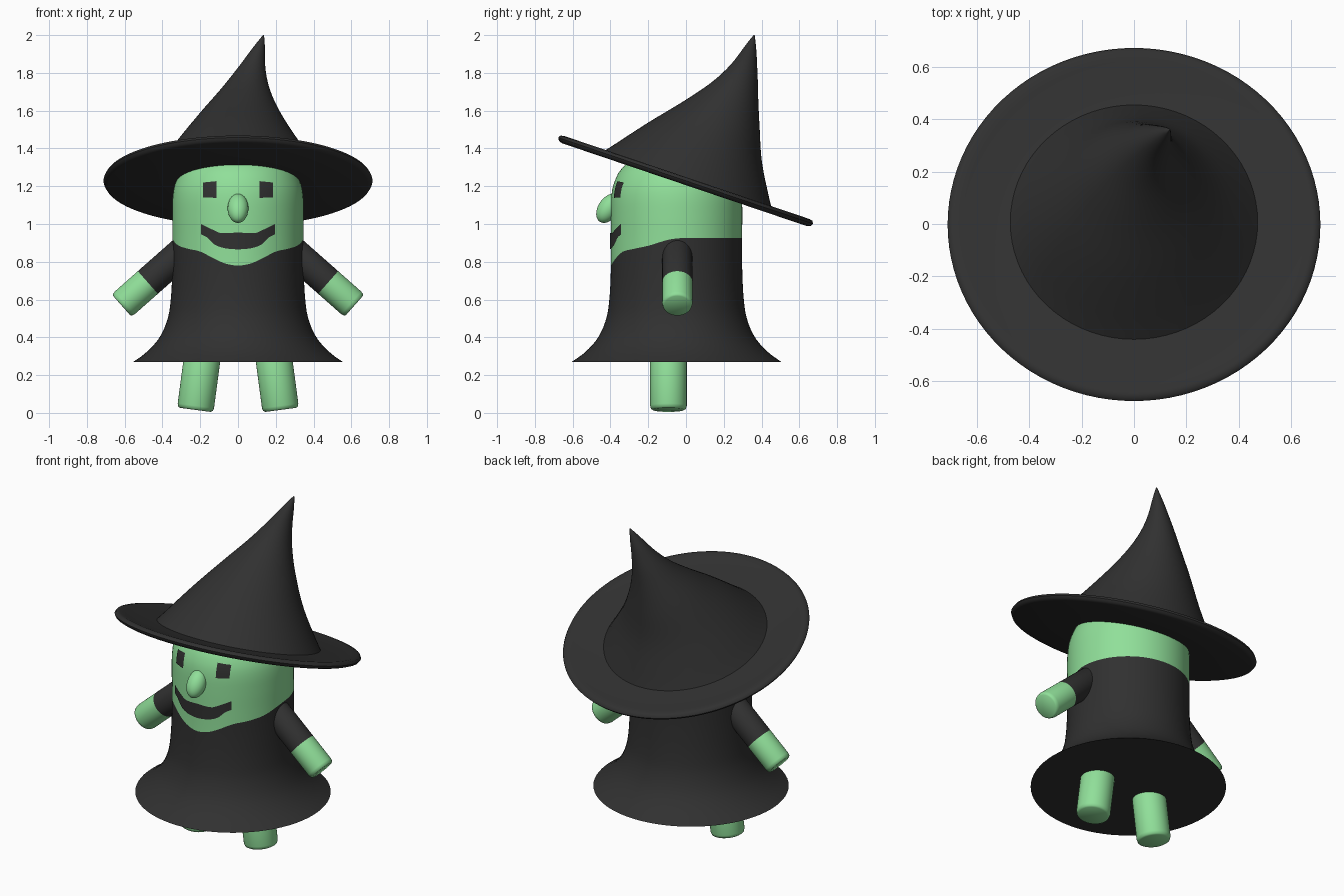
import bpy, bmesh, math
from mathutils import Vector, Matrix

if "Cube" in bpy.data.objects:
    bpy.data.objects.remove(bpy.data.objects["Cube"], do_unlink=True)


def material(name, rgb):
    m = bpy.data.materials.new(name)
    m.use_nodes = True
    m.diffuse_color = (*rgb, 1)
    m.node_tree.nodes["Principled BSDF"].inputs["Base Color"].default_value = (*rgb, 1)
    return m


BLACK = material("charcoal cloth", (0.03, 0.03, 0.03))
GREEN = material("green skin", (0.28, 0.74, 0.32))
SEGMENTS = 72
BODY_Y = -0.05


def curve_at(points, t):
    """Smooth interpolation through (t, value) points."""
    if t <= points[0][0]:
        return points[0][1]
    if t >= points[-1][0]:
        return points[-1][1]

    def slope(k):
        a, b = points[max(k - 1, 0)], points[min(k + 1, len(points) - 1)]
        return (b[1] - a[1]) / (b[0] - a[0])

    i = max(k for k in range(len(points) - 1) if points[k][0] <= t)
    (t0, v0), (t1, v1) = points[i], points[i + 1]
    w = t1 - t0
    u = (t - t0) / w
    return ((2*u**3 - 3*u**2 + 1) * v0 + (u**3 - 2*u**2 + u) * w * slope(i)
            + (3*u**2 - 2*u**3) * v1 + (u**3 - u**2) * w * slope(i + 1))


def circle(r, z, cx=0.0, cy=0.0, n=SEGMENTS):
    angles = (math.tau * k / n for k in range(n))
    return [Vector((cx + r * math.cos(a), cy + r * math.sin(a), z)) for a in angles]


def finish(name, bm, mats, matrix=None, angle=35):
    bmesh.ops.recalc_face_normals(bm, faces=bm.faces[:])
    if matrix:
        bm.transform(matrix)
    mesh = bpy.data.meshes.new(name)
    bm.to_mesh(mesh)
    bm.free()
    for m in mats:
        mesh.materials.append(m)
    ob = bpy.data.objects.new(name, mesh)
    bpy.context.collection.objects.link(ob)
    bpy.ops.object.select_all(action="DESELECT")
    ob.select_set(True)
    bpy.context.view_layer.objects.active = ob
    bpy.ops.object.shade_smooth_by_angle(angle=math.radians(angle))
    return ob


def loft(name, rings, mats, split=None, matrix=None, angle=35):
    """Skin closed rings; faces from ring 'split' onward take the second material."""
    bm = bmesh.new()
    rows = [[bm.verts.new(p) for p in ring] for ring in rings]
    n = len(rows[0])
    for i in range(len(rows) - 1):
        for k in range(n):
            j = (k + 1) % n
            f = bm.faces.new((rows[i][k], rows[i][j], rows[i + 1][j], rows[i + 1][k]))
            f.material_index = int(split is not None and i >= split)
    bm.faces.new(rows[0])
    bm.faces.new(rows[-1]).material_index = int(split is not None)
    return finish(name, bm, mats, matrix, angle)


# Body: dress and head in one surface, split along the curved neckline
BODY = [(0.27, 0.555), (0.32, 0.485), (0.4, 0.415), (0.5, 0.372), (0.6, 0.356),
        (0.75, 0.348), (0.92, 0.347), (1.05, 0.348), (1.15, 0.345), (1.22, 0.33),
        (1.3, 0.285), (1.36, 0.19), (1.39, 0.04)]
NECKLINE = [(-0.4, 0.78), (-0.377, 0.815), (-0.34, 0.852), (-0.28, 0.868),
            (-0.2, 0.885), (-0.1, 0.915), (-0.03, 0.925), (0.3, 0.925)]
LOWER, UPPER = 22, 20


def body_ring(row):
    ring = []
    for p in circle(0.35, 0, 0, BODY_Y):
        neck = curve_at(NECKLINE, p.y)
        if row <= LOWER:
            z = 0.27 + (neck - 0.27) * row / LOWER
        else:
            z = neck + (1.39 - neck) * (row - LOWER) / UPPER
        s = curve_at(BODY, z) / 0.35
        ring.append(Vector((p.x * s, BODY_Y + (p.y - BODY_Y) * s, z)))
    return ring


loft("dress_and_head", [body_ring(r) for r in range(LOWER + UPPER + 1)],
     [BLACK, GREEN], split=LOWER)


# Painted face details: thin plates that follow the head
def face_plate(name, x0, x1, top, bottom, cols=20, rows=5):
    bm = bmesh.new()
    grid = []
    for i in range(cols + 1):
        x = x0 + (x1 - x0) * i / cols
        column = []
        for j in range(rows + 1):
            z = bottom(x) + (top(x) - bottom(x)) * j / rows
            r = curve_at(BODY, z) + 0.005
            column.append(bm.verts.new((x, BODY_Y - math.sqrt(r * r - x * x), z)))
        grid.append(column)
    for i in range(cols):
        for j in range(rows):
            bm.faces.new((grid[i][j], grid[i + 1][j], grid[i + 1][j + 1], grid[i][j + 1]))
    ob = finish(name, bm, [BLACK])
    if ob.data.polygons[0].normal.y > 0:
        ob.data.flip_normals()


MOUTH_TOP = [(0, 0.955), (0.09, 0.952), (0.13, 0.968), (0.195, 1.0)]
MOUTH_BOTTOM = [(0, 0.865), (0.07, 0.872), (0.125, 0.892), (0.165, 0.93), (0.195, 0.945)]
face_plate("mouth", -0.195, 0.195,
           lambda x: curve_at(MOUTH_TOP, abs(x)), lambda x: curve_at(MOUTH_BOTTOM, abs(x)), 40)
for side, s in (("left", 1), ("right", -1)):
    face_plate(side + "_eye", s * 0.113, s * 0.185,
               lambda x: 1.227 - 0.1 * (abs(x) - 0.113),
               lambda x: 1.138 + 0.05 * (abs(x) - 0.113), 6)

# Nose: drooping egg
bm = bmesh.new()
bmesh.ops.create_uvsphere(bm, u_segments=32, v_segments=20, radius=1)
finish("nose", bm, [GREEN],
       Matrix.Translation((0, -0.41, 1.083)) @ Matrix.Rotation(math.radians(-33), 4, "X")
       @ Matrix.Diagonal((0.055, 0.055, 0.085, 1)), 60)


# Limbs: rounded cylinders running from the tip back into the body
def limb(name, tip, root, r, mats, hand=None):
    axis = Vector(root) - Vector(tip)
    length = axis.length
    profile = [(r * 0.85, 0), (r * 0.95, 0.006), (r, 0.022)]
    profile += [(r, hand)] if hand else []
    profile += [(r, length - r * 0.6), (r * 0.8, length - r * 0.2), (r * 0.4, length)]
    matrix = Matrix.Translation(tip) @ axis.to_track_quat("Z", "Y").to_matrix().to_4x4()
    loft(name, [circle(rad, z, n=40) for rad, z in profile], mats,
         3 if hand else None, matrix, 50)


for side, s in (("left", 1), ("right", -1)):
    limb(side + "_arm", (s * 0.616, -0.046, 0.568), (s * 0.24, -0.046, 0.9), 0.08,
         [GREEN, BLACK], 0.185)
    limb(side + "_leg", (s * 0.226, -0.093, 0.016), (s * 0.175, -0.093, 0.4), 0.097, [GREEN])

# Hat: tilted brim with a soft lip, and a crooked cone
TILT = Matrix.Translation((0, 0, 1.235)) @ Matrix.Rotation(math.radians(-18.7), 4, "X")
BRIM = [(0.3, -0.028), (0.685, -0.028), (0.704, -0.02), (0.712, -0.006), (0.704, 0.008),
        (0.685, 0.012), (0.655, 0.008), (0.6, 0.001), (0.46, -0.002)]
loft("hat_brim", [circle(r, z, n=96) for r, z in BRIM], [BLACK], matrix=TILT, angle=50)

RADIUS = [(-0.005, 0.475), (0.05, 0.435), (0.215, 0.322), (0.393, 0.21), (0.536, 0.128),
          (0.66, 0.072), (0.78, 0.028), (0.84, 0.003)]
LEAN_X = [(0, 0), (0.215, 0), (0.393, 0.014), (0.536, 0.04), (0.66, 0.073), (0.84, 0.135)]
LEAN_Y = [(0, 0.008), (0.215, 0.03), (0.393, 0.068), (0.536, 0.094), (0.66, 0.104), (0.84, 0.097)]
heights = [-0.005 + 0.845 * k / 32 for k in range(33)]
loft("hat_cone", [circle(curve_at(RADIUS, h), h, curve_at(LEAN_X, h), curve_at(LEAN_Y, h))
                  for h in heights], [BLACK], matrix=TILT, angle=60)
